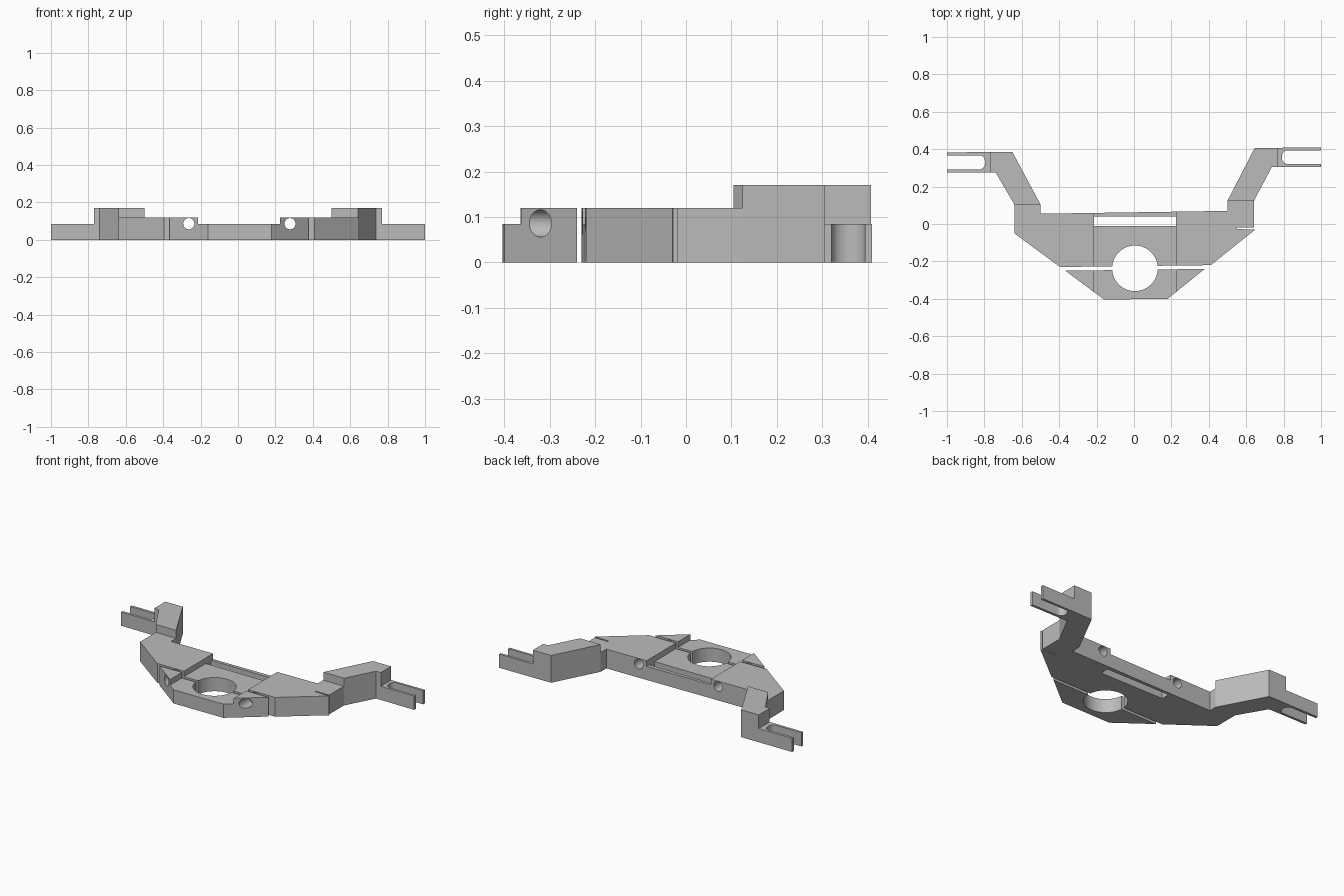
import bpy, bmesh, math
from mathutils import Matrix

if "Cube" in bpy.data.objects:
    bpy.data.objects.remove(bpy.data.objects["Cube"])

grey = bpy.data.materials.new("plain grey")
grey.diffuse_color = (0.5, 0.5, 0.5, 1)
grey.use_nodes = True
grey.node_tree.nodes["Principled BSDF"].inputs["Base Color"].default_value = grey.diffuse_color


def finish(name, bm, mat=True):
    bmesh.ops.recalc_face_normals(bm, faces=bm.faces)
    me = bpy.data.meshes.new(name)
    bm.to_mesh(me)
    bm.free()
    ob = bpy.data.objects.new(name, me)
    bpy.context.collection.objects.link(ob)
    if mat:
        me.materials.append(grey)
    return ob


def prism(name, pts, z0, z1, mat=True):
    bm = bmesh.new()
    face = bm.faces.new([bm.verts.new((x, y, z0)) for x, y in pts])
    top = bmesh.ops.extrude_face_region(bm, geom=[face])["geom"]
    verts = [v for v in top if isinstance(v, bmesh.types.BMVert)]
    bmesh.ops.translate(bm, verts=verts, vec=(0, 0, z1 - z0))
    return finish(name, bm, mat)


def box(name, x0, x1, y0, y1, z0, z1):
    return prism(name, [(x0, y0), (x1, y0), (x1, y1), (x0, y1)], z0, z1, False)


def rod(name, loc, r, depth, along_y=False, seg=48):
    bm = bmesh.new()
    m = Matrix.Translation(loc)
    if along_y:
        m = m @ Matrix.Rotation(math.pi / 2, 4, 'X')
    bmesh.ops.create_cone(bm, cap_ends=True, segments=seg, radius1=r, radius2=r,
                          depth=depth, matrix=m)
    return finish(name, bm, False)


def cut(ob, cutters):
    # carve each cutter out of the part, then bake the result
    for c in cutters:
        mod = ob.modifiers.new("cut", 'BOOLEAN')
        mod.operation, mod.solver, mod.object = 'DIFFERENCE', 'EXACT', c
    bpy.context.view_layer.update()
    me = bpy.data.meshes.new_from_object(ob.evaluated_get(bpy.context.evaluated_depsgraph_get()))
    ob.modifiers.clear()
    ob.data = me
    me.materials.clear()
    me.materials.append(grey)
    for p in me.polygons:
        p.material_index = 0
    bpy.ops.object.select_all(action='DESELECT')
    ob.select_set(True)
    bpy.context.view_layer.objects.active = ob
    bpy.ops.object.shade_smooth_by_angle(angle=math.radians(30))


# Shared cutters: round bore, lowered middle, two bolt holes
bore = rod("bore_cutter", (0.005, -0.237, 0.05), 0.122, 0.4, seg=64)
recess = box("recess_cutter", -0.213, 0.225, -0.6, 0.3, 0.085, 0.3)
bolts = [rod("bolt_cutter", (x, -0.1, 0.086), 0.03, 1.2, True, 32) for x in (-0.263, 0.278)]
slot = box("slot_cutter", -0.213, 0.225, -0.012, 0.041, -0.1, 0.3)

# Rear clamp body with thin back wall and side slit
body = prism("clamp_body", [
    (-0.64, 0.105), (-0.64, -0.05), (-0.395, -0.23), (0.41, -0.22), (0.648, -0.03),
    (0.55, -0.027), (0.55, -0.019), (0.642, -0.019), (0.642, 0.125), (0.5, 0.125),
    (0.5, 0.07), (-0.5, 0.055), (-0.5, 0.105)], 0, 0.12)
cut(body, [bore, recess, slot] + bolts)

# Front clamp cap
cap = prism("clamp_cap", [(-0.367, -0.25), (-0.16, -0.404), (0.18, -0.4), (0.378, -0.24)], 0, 0.12)
cut(cap, [bore, recess] + bolts)


# Bent arms ending in open forks
def arm(name, s, pts, y0, y1, slot_end):
    outline = pts + [(s * 1.0, y0), (s * 1.0, y1)]
    ob = prism(name, outline, 0, 0.17)
    step = box("step_cutter", min(s * 0.77, s * 1.2), max(s * 0.77, s * 1.2), 0, 0.6, 0.085, 0.3)
    # slot with a rounded inner end
    mid, r, c = (y0 + y1) / 2, (y1 - y0) / 2 - 0.016, slot_end + 0.03
    pts = [(s * 1.2, mid - r)]
    for i in range(17):
        a = -math.pi / 2 + math.pi * i / 16
        pts.append((s * (c - 0.03 * math.cos(a)), mid + r * math.sin(a)))
    pts.append((s * 1.2, mid + r))
    fork = prism("fork_cutter", pts, -0.1, 0.3, False)
    cut(ob, [step, fork])
    for c in (step, fork):
        bpy.data.objects.remove(c)


arm("left_arm", -1, [(-0.65, 0.385), (-0.5, 0.105), (-0.64, 0.105), (-0.74, 0.276)],
    0.276, 0.383, 0.795)
arm("right_arm", 1, [(0.645, 0.406), (0.5, 0.125), (0.642, 0.125), (0.737, 0.305)],
    0.305, 0.41, 0.79)

for c in [bore, recess, slot] + bolts:
    bpy.data.objects.remove(c)
